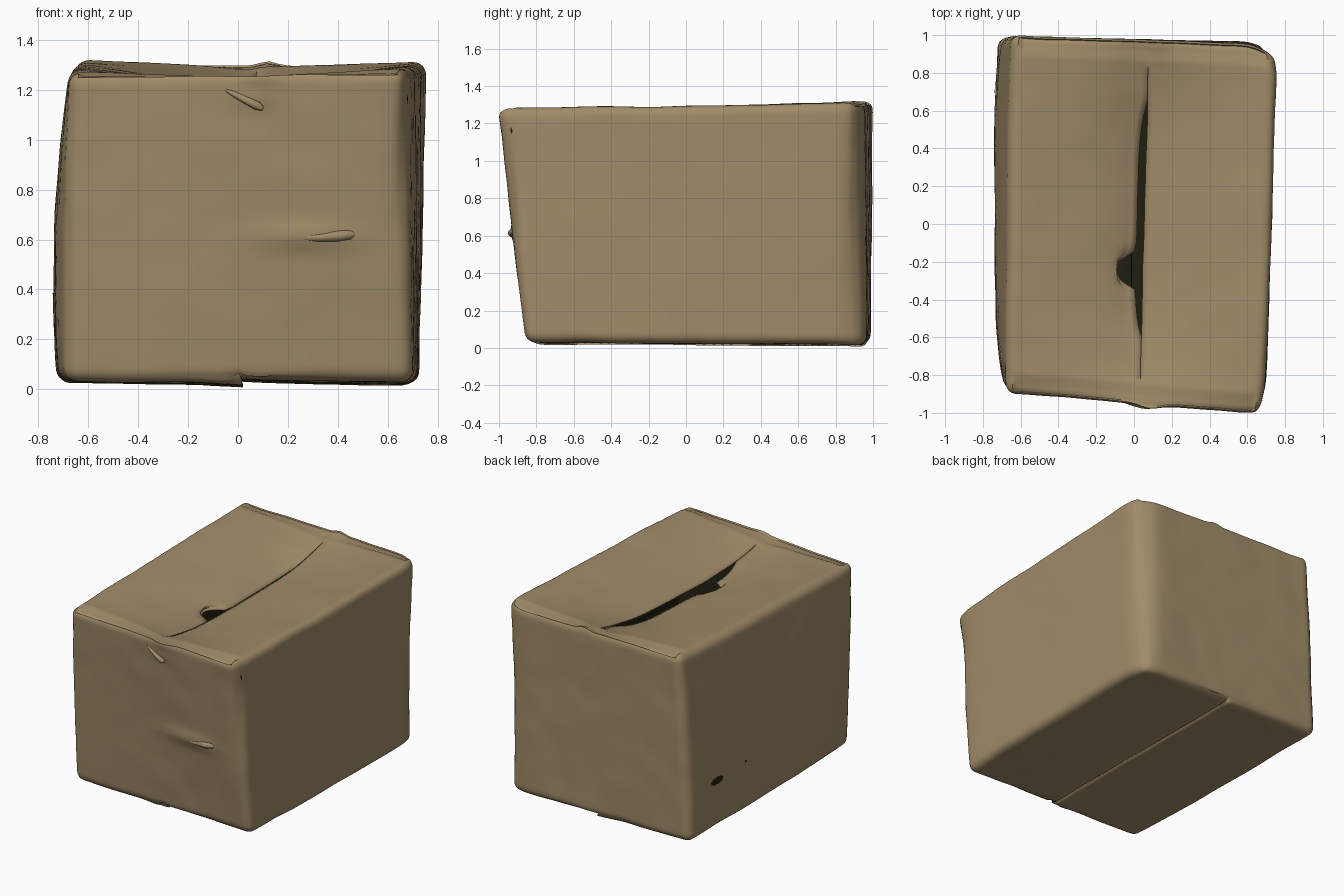
import bpy, bmesh, math
from mathutils import Vector, noise

cube = bpy.data.objects.get("Cube")
if cube:
    bpy.data.objects.remove(cube, do_unlink=True)


def make_material(name, rgb):
    mat = bpy.data.materials.new(name)
    mat.use_nodes = True
    mat.diffuse_color = (*rgb, 1)
    mat.node_tree.nodes["Principled BSDF"].inputs["Base Color"].default_value = (*rgb, 1)
    return mat


cardboard = make_material("tan cardboard", (0.355, 0.26, 0.14))
inside = make_material("dark inside", (0.014, 0.013, 0.005))

# Slightly crooked corners, keyed by the signs of x, y and z
CORNERS = {
    (-1, -1, -1): (-0.695, -0.82, 0.03), (1, -1, -1): (0.70, -0.855, 0.03),
    (-1, 1, -1): (-0.72, 0.99, 0.025), (1, 1, -1): (0.72, 0.965, 0.015),
    (-1, -1, 1): (-0.68, -0.90, 1.27), (1, -1, 1): (0.68, -1.01, 1.285),
    (-1, 1, 1): (-0.65, 1.0, 1.325), (1, 1, 1): (0.755, 0.95, 1.315),
}
HALF = Vector((0.72, 0.95, 0.64))
RADIUS = 0.055

# Dents and bumps: centre, spread on each axis, push
DENTS = [
    ((0.26, -0.92, 0.61), (0.2, 0.2, 0.045), (0, -0.022, 0)),
    ((0.40, -0.92, 0.75), (0.4, 0.2, 0.4), (0, -0.01, 0)),
    ((0.06, -0.95, 1.17), (0.07, 0.1, 0.04), (0, -0.012, 0)),
    ((0.08, -0.95, 1.27), (0.07, 0.06, 0.05), (0, -0.025, 0)),
    ((0.00, -0.86, 0.03), (0.03, 0.06, 0.04), (0, 0, 0.025)),
    ((0.12, 0.97, 1.30), (0.05, 0.08, 0.05), (0, 0, 0.02)),
    # Crushed upright corners
    ((0.69, -0.97, 0.9), (0.07, 0.07, 0.5), (-0.018, 0.025, 0)),
    ((0.74, 0.95, 0.7), (0.09, 0.09, 1.2), (-0.025, -0.045, 0)),
]


def round_box(p):
    """Round the edges of the unit cube point and return it in unit space."""
    full = Vector(a * h for a, h in zip(p, HALF))
    core = Vector(max(RADIUS - h, min(h - RADIUS, a)) for a, h in zip(full, HALF))
    off = full - core
    if off.length > 0:
        core += off.normalized() * RADIUS
    return Vector(a / h for a, h in zip(core, HALF))


def warp(p):
    """Blend the eight crooked corners."""
    out = Vector()
    for signs, corner in CORNERS.items():
        weight = math.prod((1 + s * a) / 2 for s, a in zip(signs, p))
        out += weight * Vector(corner)
    return out


def bell(d):
    return math.exp(-d * d)


def shape(p, side):
    even = Vector(0.5 * a + 0.5 * math.sin(a * math.pi / 2) for a in p)
    u, v, w = even
    pos = warp(round_box(even))
    near = 1 - abs(u)
    # Bulging long sides
    bulge = max(0, 1 - v ** 4)
    if u < 0:
        pos.x += bulge * u ** 3 * (0.04 * (1 - w * w) + 0.007 * (1 - w))
    else:
        pos.x += bulge * u ** 3 * 0.01
    if p.z > 0.999:
        # Sagging top flaps that part along a slanted seam
        pos.x += near * 0.028
        pos.z -= 0.115 * near ** 1.2 * max(0, 1 - abs(v) ** 3)
        if side < 0:
            opening = max(0, 1 - (abs(v - 0.02) / 0.68) ** 6)
            notch = 0.1 * bell(((v + 0.26) / 0.08) ** 2)
            tuck = 0.014 * max(0, 1 - abs(v) ** 8)
            pos.x += (tuck - 0.052 * opening - notch) * bell(u / 0.12)
            pos.z -= (tuck + 0.012 * opening) * bell(u / 0.25)
        # Short flaps folded beneath the ends
        if abs(v) > 0.92 and abs(u) < 0.95:
            pos.z -= 0.014
    elif p.z < -0.999:
        # Overlapping bottom flaps
        pos.z += (-0.012 if side < 0 else 0.012) * near ** 3
        pos.x -= 0.015 * side * near ** 6
    for centre, spread, push in DENTS:
        d2 = sum(((a - c) / s) ** 2 for a, c, s in zip(pos, centre, spread))
        pos += Vector(push) * math.exp(-d2)
    # Soft crumpling
    pos += noise.noise_vector(pos * 2.3) * 0.005 + noise.noise_vector(pos * 6) * 0.003
    return pos


# Carton: one rounded shell, slit along the top and bottom seams
bm = bmesh.new()
bmesh.ops.create_cube(bm, size=2)
bmesh.ops.subdivide_edges(bm, edges=bm.edges[:], cuts=47, use_grid_fill=True)


def on_seam(vert):
    x, y, z = vert.co
    limit = 0.8 if z > 0 else 1.01
    return abs(x) < 1e-4 and abs(z) > 0.999 and abs(y) < limit


seam = [e for e in bm.edges if all(on_seam(v) for v in e.verts)]
bmesh.ops.split_edges(bm, edges=seam)
sides = {}
for vert in bm.verts:
    mean = sum(f.calc_center_median().x for f in vert.link_faces)
    sides[vert] = 0 if abs(mean) < 1e-4 else math.copysign(1, mean)
moved = {vert: shape(vert.co.copy(), s) for vert, s in sides.items()}
for vert, pos in moved.items():
    vert.co = pos
mesh = bpy.data.meshes.new("carton")
bm.to_mesh(mesh)
bm.free()
carton = bpy.data.objects.new("carton", mesh)
bpy.context.collection.objects.link(carton)
mesh.materials.append(cardboard)
mesh.materials.append(inside)
wall = carton.modifiers.new("wall thickness", "SOLIDIFY")
wall.thickness = 0.008
wall.offset = -1
wall.material_offset = 1


def fold(name, points):
    """Raised crease: a tapered tube sunk into the wall; points are x, y, z, radius."""
    curve = bpy.data.curves.new(name, "CURVE")
    curve.dimensions = "3D"
    curve.bevel_depth = 1
    curve.bevel_resolution = 3
    curve.use_fill_caps = True
    spline = curve.splines.new("POLY")
    spline.points.add(len(points) - 1)
    for point, (x, y, z, r) in zip(spline.points, points):
        point.co = (x, y, z, 1)
        point.radius = r
    spline.use_smooth = True
    curve.materials.append(cardboard)
    obj = bpy.data.objects.new(name, curve)
    bpy.context.collection.objects.link(obj)


# Creases on the front wall
fold("front_crease", [(0.22, -0.915, 0.605, 0.008), (0.32, -0.928, 0.608, 0.016),
                      (0.40, -0.93, 0.614, 0.022), (0.45, -0.925, 0.62, 0.02),
                      (0.475, -0.92, 0.625, 0.008)])
fold("front_tear", [(-0.06, -0.94, 1.205, 0.004), (-0.01, -0.95, 1.18, 0.012),
                    (0.04, -0.96, 1.155, 0.016), (0.08, -0.963, 1.135, 0.018),
                    (0.1, -0.96, 1.125, 0.008)])

# Small punctures: thin dark plates laid on the walls (x, y, z, half width, half height)
bm = bmesh.new()
for x, y, z, wide, high in [(-0.79, 0.71, 0.37, 0.065, 0.027), (-0.79, 0.4, 0.39, 0.014, 0.008),
                            (0.72, -0.95, 1.16, 0.01, 0.02)]:
    ring = bmesh.ops.create_circle(bm, cap_ends=True, segments=9, radius=1)["verts"]
    for vert in ring:
        across, up = vert.co.x, vert.co.y
        vert.co = (x, y + across * wide, z + up * high)
mesh = bpy.data.meshes.new("wall_punctures")
bm.to_mesh(mesh)
bm.free()
mesh.materials.append(inside)
punctures = bpy.data.objects.new("wall_punctures", mesh)
bpy.context.collection.objects.link(punctures)
wrap = punctures.modifiers.new("lay on wall", "SHRINKWRAP")
wrap.target = carton
wrap.wrap_method = "NEAREST_SURFACEPOINT"
wrap.wrap_mode = "ABOVE_SURFACE"
wrap.offset = 0.004

# Smooth shading with crisp folds
bpy.ops.object.select_all(action="DESELECT")
carton.select_set(True)
bpy.context.view_layer.objects.active = carton
bpy.ops.object.shade_smooth_by_angle(angle=math.radians(50))
